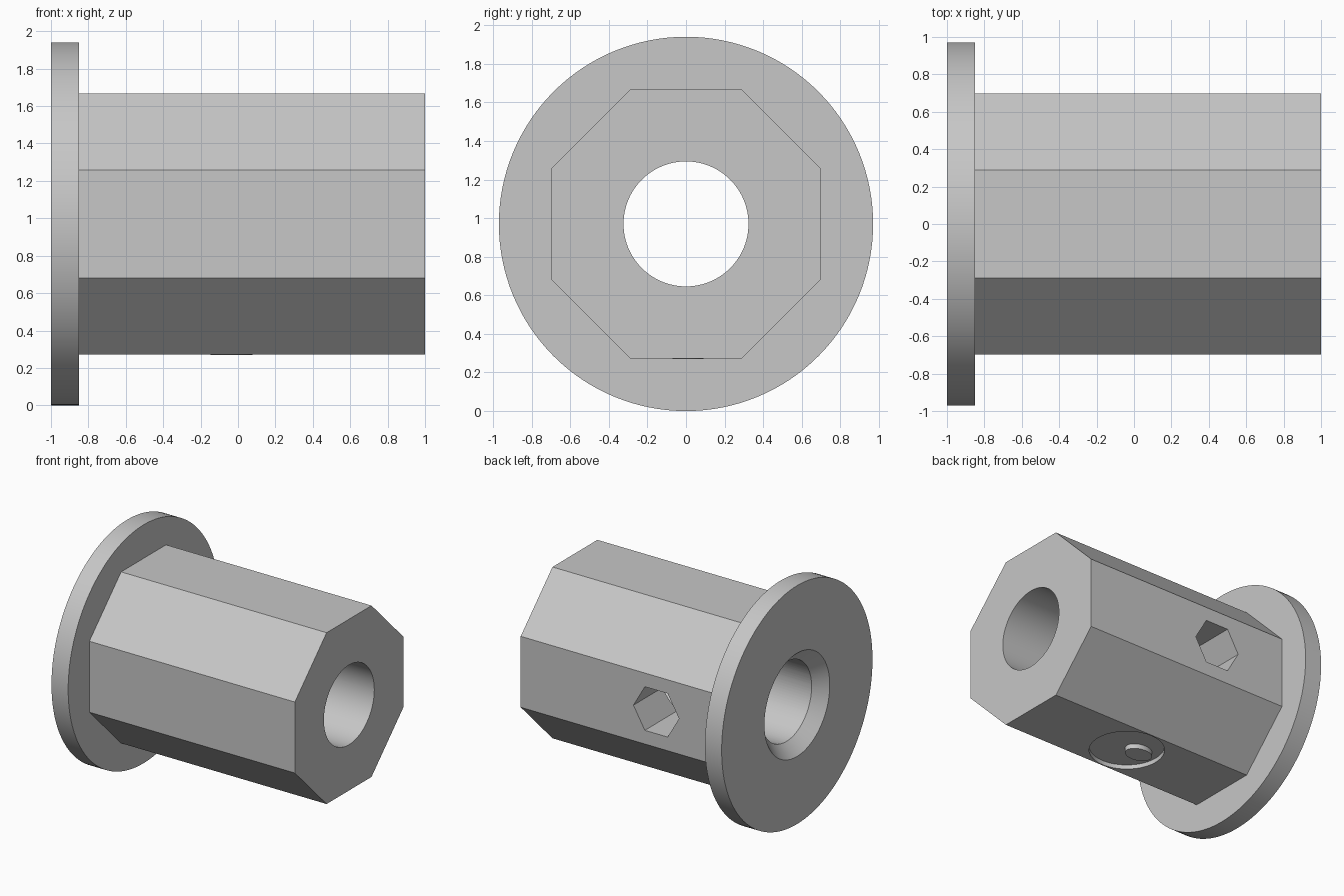
import bpy
import math
from mathutils import Vector

cube = bpy.data.objects.get("Cube")
if cube:
    bpy.data.objects.remove(cube, do_unlink=True)

AXIS_Z = 0.97          # height of the bore axis
APOTHEM = 0.697        # half the width across the body flats
FLOOR = AXIS_Z - APOTHEM

grey = bpy.data.materials.new("plain grey")
grey.use_nodes = True
grey.diffuse_color = (0.57, 0.57, 0.57, 1)
grey.node_tree.nodes["Principled BSDF"].inputs["Base Color"].default_value = grey.diffuse_color


def prism(name, sides, start, end, radius, end_radius=None, turn=0.0):
    """Prism or cone running from one point to another."""
    a, b = Vector(start), Vector(end)
    bpy.ops.mesh.primitive_cone_add(
        vertices=sides, radius1=radius,
        radius2=radius if end_radius is None else end_radius,
        depth=(b - a).length, location=(0, 0, 0))
    ob = bpy.context.object
    ob.name = name
    ob.data.materials.append(grey)
    for v in ob.data.vertices:
        v.co.rotate(Vector((0, 0, 1)).rotation_difference(Vector((0, 0, 1))))
    # spin about its own axis, then aim at the end point
    c, s = math.cos(turn), math.sin(turn)
    aim = Vector((0, 0, 1)).rotation_difference(b - a)
    for v in ob.data.vertices:
        x, y, z = v.co
        v.co = aim @ Vector((c * x - s * y, s * x + c * y, z)) + (a + b) / 2
    return ob


def combine(target, other, operation):
    mod = target.modifiers.new(operation.lower(), 'BOOLEAN')
    mod.operation, mod.object, mod.solver = operation, other, 'EXACT'
    bpy.context.view_layer.objects.active = target
    bpy.ops.object.modifier_apply(modifier=mod.name)
    bpy.data.objects.remove(other, do_unlink=True)


def along(x):
    return (x, 0, AXIS_Z)


# Octagonal body joined to the round flange
bushing = prism("flanged_bushing", 8, along(-0.92), along(1.0),
                APOTHEM / math.cos(math.pi / 8), turn=math.pi / 8)
combine(bushing, prism("flange", 128, along(-1.0), along(-0.85), 0.97), 'UNION')

# Bore with a countersink at the flange end
combine(bushing, prism("bore", 96, along(-1.2), along(1.2), 0.324), 'DIFFERENCE')
combine(bushing, prism("countersink", 96, along(-1.01), along(-0.9), 0.43, 0.32),
        'DIFFERENCE')

# Hexagonal side hole from the back flat into the bore, points along x
side_hole = prism("side_hole", 6, (-0.22, 0, AXIS_Z), (-0.22, 1, AXIS_Z), 0.205)
tip = max(abs(v.co.x + 0.22) for v in side_hole.data.vertices)
if tip < 0.2:
    bpy.data.objects.remove(side_hole, do_unlink=True)
    side_hole = prism("side_hole", 6, (-0.22, 0, AXIS_Z), (-0.22, 1, AXIS_Z),
                      0.205, turn=math.pi / 6)
combine(bushing, side_hole, 'DIFFERENCE')

# Shallow round pocket in the bottom flat
combine(bushing, prism("pocket", 64, (0.07, 0, FLOOR - 0.1), (0.07, 0, FLOOR + 0.035), 0.28),
        'DIFFERENCE')

# Oval boss standing in the pocket
boss = prism("pocket_boss", 48, (0, 0, FLOOR - 0.004), (0, 0, FLOOR + 0.04), 0.08)
for v in boss.data.vertices:
    v.co.x = v.co.x * 1.4 - 0.035
    v.co.y += 0.01

for ob in (bushing, boss):
    bpy.ops.object.select_all(action='DESELECT')
    ob.select_set(True)
    bpy.context.view_layer.objects.active = ob
    bpy.ops.object.shade_smooth_by_angle(angle=math.radians(30))
